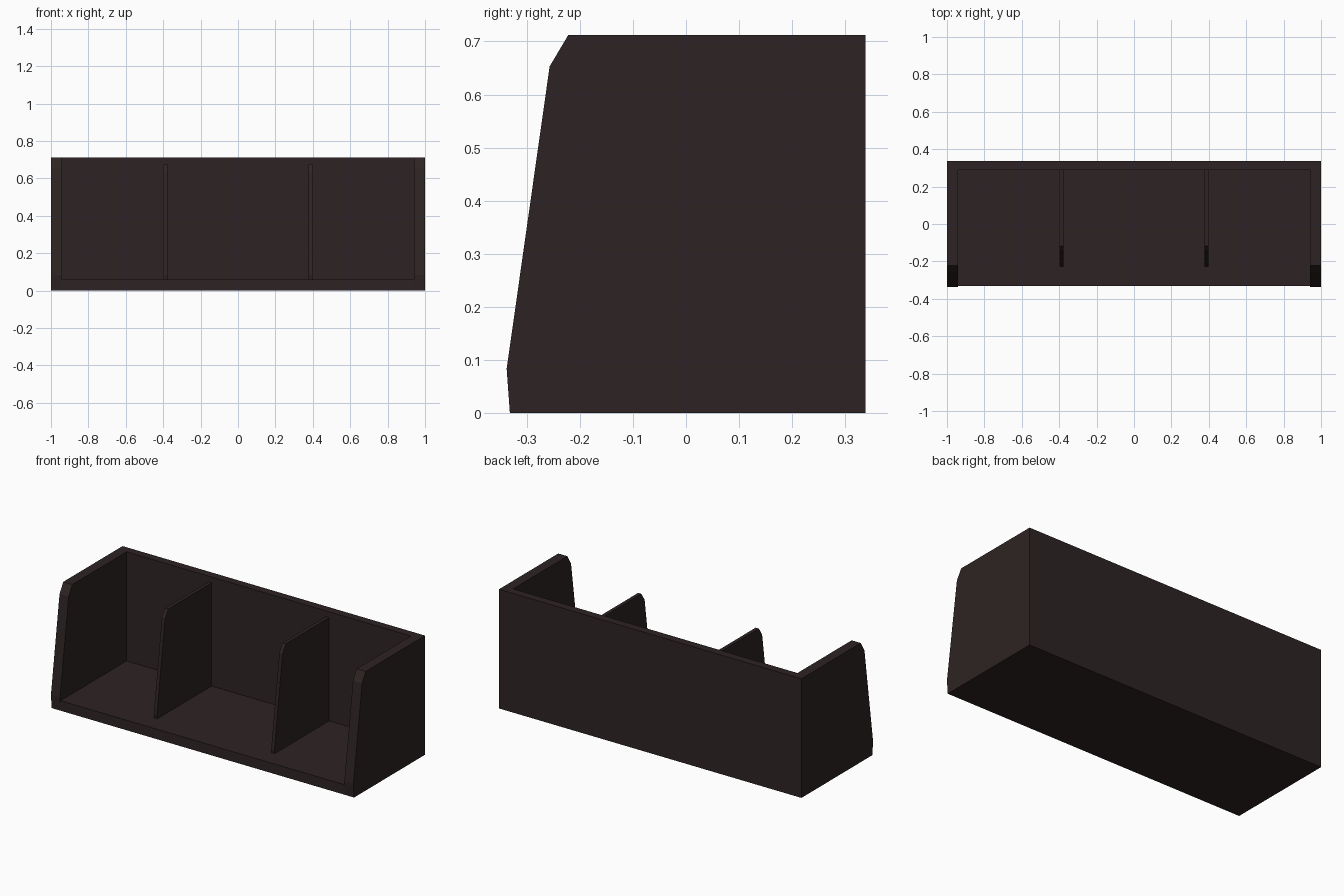
import bpy, bmesh

if "Cube" in bpy.data.objects:
    bpy.data.objects.remove(bpy.data.objects["Cube"])

wood = bpy.data.materials.new("dark_brown_wood")
wood.diffuse_color = (0.027, 0.017, 0.017, 1)
wood.use_nodes = True
wood.node_tree.nodes["Principled BSDF"].inputs["Base Color"].default_value = wood.diffuse_color


def panel(name, profile, x0, x1):
    """Extrude a (y, z) profile from x0 to x1."""
    bm = bmesh.new()
    face = bm.faces.new([bm.verts.new((x0, y, z)) for y, z in profile])
    ext = bmesh.ops.extrude_face_region(bm, geom=[face])
    moved = [g for g in ext["geom"] if isinstance(g, bmesh.types.BMVert)]
    bmesh.ops.translate(bm, verts=moved, vec=(x1 - x0, 0, 0))
    bmesh.ops.recalc_face_normals(bm, faces=bm.faces)
    mesh = bpy.data.meshes.new(name)
    bm.to_mesh(mesh)
    bm.free()
    mesh.materials.append(wood)
    obj = bpy.data.objects.new(name, mesh)
    bpy.context.collection.objects.link(obj)
    return obj


def rect(y0, y1, z0, z1):
    return [(y0, z0), (y1, z0), (y1, z1), (y0, z1)]


side = [(0.338, 0), (0.338, 0.712), (-0.222, 0.712),
        (-0.257, 0.653), (-0.338, 0.083), (-0.332, 0)]
divider = [(0.29, 0.06), (0.29, 0.677), (-0.118, 0.677),
           (-0.149, 0.63), (-0.226, 0.083), (-0.223, 0.06)]

# End panels and thin dividers, mirrored left and right
for label, s in (("left", -1), ("right", 1)):
    panel(label + "_end_panel", side, s * 0.94, s * 1.0)
    panel(label + "_divider", divider, s * 0.378, s * 0.399)

# Floor and back between the end panels
panel("floor_panel", rect(-0.332, 0.29, 0, 0.06), -0.94, 0.94)
panel("back_panel", rect(0.29, 0.338, 0, 0.712), -0.94, 0.94)
